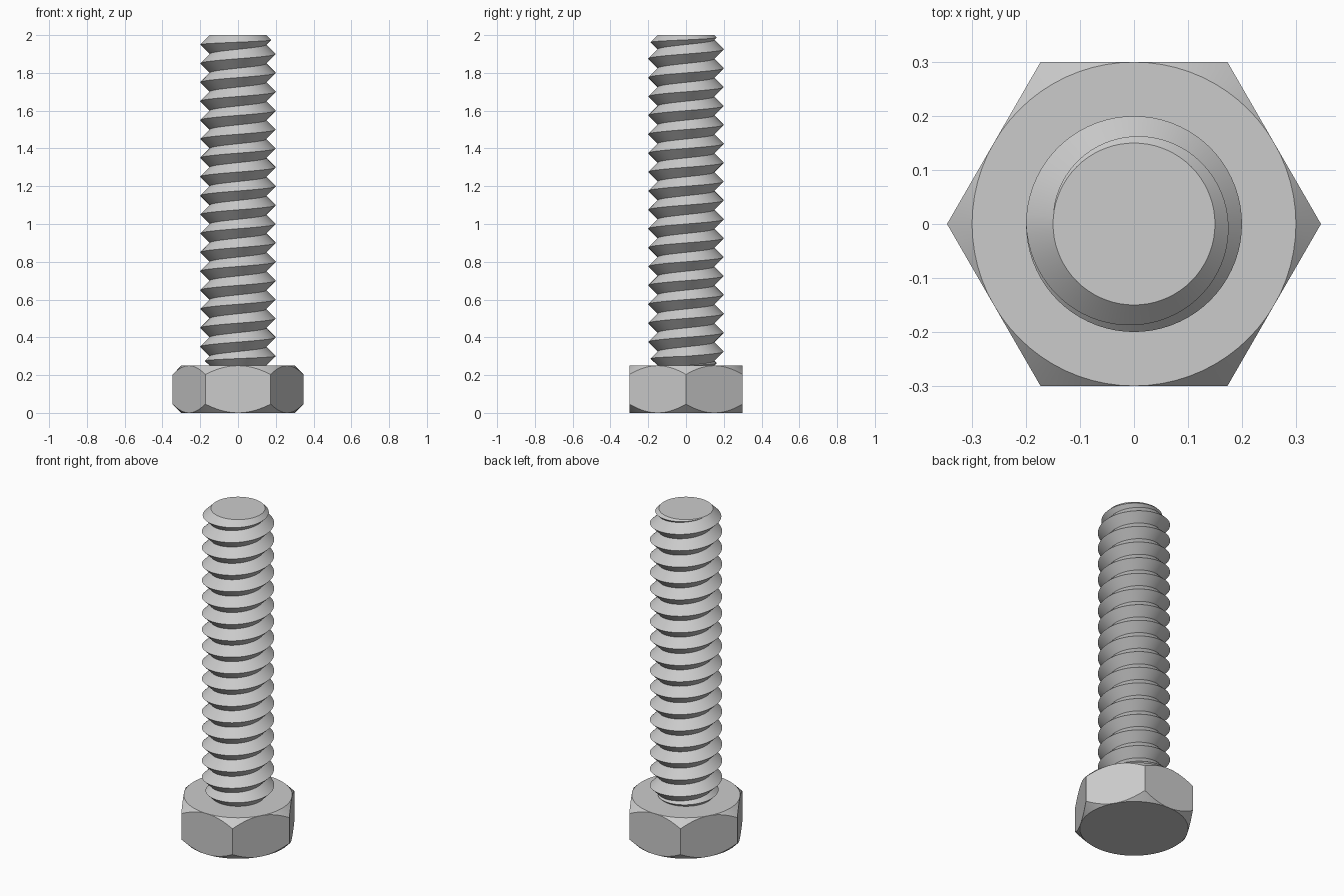
import bpy, bmesh
from math import sin, cos, pi, radians

cube = bpy.data.objects.get("Cube")
if cube:
    bpy.data.objects.remove(cube, do_unlink=True)

HEIGHT = 2.0
HEAD_H = 0.25
HALF_FLAT = 0.3
CREST_R, ROOT_R = 0.2, 0.15
FULL_TURNS = 17
TURNS = FULL_TURNS + 0.5
PITCH = (HEIGHT - HEAD_H) / TURNS
SLOPE = (CREST_R - ROOT_R) / (PITCH / 2)
SEGMENTS = 72

steel = bpy.data.materials.new("steel_grey")
steel.use_nodes = True
grey = (0.6, 0.6, 0.6, 1.0)
steel.diffuse_color = grey
steel.node_tree.nodes["Principled BSDF"].inputs["Base Color"].default_value = grey


def skin(bm, columns):
    """Join neighbouring columns of (angle, radius, z) points with quads."""
    grid = [[bm.verts.new((r * cos(a), r * sin(a), z)) for a, r, z in col]
            for col in columns]
    for left, right in zip(grid, grid[1:]):
        for i in range(len(left) - 1):
            bm.faces.new((left[i], right[i], right[i + 1], left[i + 1]))


def finish(bm, name):
    """Weld seams, cap the open ends and make a smooth-shaded object."""
    bmesh.ops.remove_doubles(bm, verts=bm.verts[:], dist=0.00002)
    rim = [e for e in bm.edges if e.is_boundary]
    bmesh.ops.holes_fill(bm, edges=rim, sides=0)
    bmesh.ops.recalc_face_normals(bm, faces=bm.faces[:])
    mesh = bpy.data.meshes.new(name)
    bm.to_mesh(mesh)
    bm.free()
    mesh.materials.append(steel)
    obj = bpy.data.objects.new(name, mesh)
    bpy.context.collection.objects.link(obj)
    bpy.ops.object.select_all(action='DESELECT')
    obj.select_set(True)
    bpy.context.view_layer.objects.active = obj
    bpy.ops.object.shade_smooth_by_angle(angle=radians(30))


# Hexagonal head, corners trimmed by 45 degree cones at both ends
def head_column(i):
    a = 2 * pi * i / SEGMENTS
    r = HALF_FLAT / cos(a % (pi / 3) - pi / 6)
    drop = r - HALF_FLAT
    return [(a, HALF_FLAT, 0), (a, r, drop),
            (a, r, HEAD_H - drop), (a, HALF_FLAT, HEAD_H)]


bm = bmesh.new()
skin(bm, [head_column(i) for i in range(SEGMENTS + 1)])
finish(bm, "hex_head")


# Right-handed V thread, with a cone narrowing each end to the root radius
def thread_column(i, turns):
    f = i / SEGMENTS
    a = 2 * pi * f
    low = PITCH * f / 2
    gap = PITCH * (TURNS - f - turns) / 2
    col = [(a, ROOT_R, HEAD_H), (a, ROOT_R + low * SLOPE, HEAD_H + low)]
    for n in range(turns + 1):
        root_z = HEAD_H + PITCH * (f + n)
        col.append((a, ROOT_R, root_z))
        if n < turns:
            col.append((a, CREST_R, root_z + PITCH / 2))
    return col + [(a, ROOT_R + gap * SLOPE, HEIGHT - gap), (a, ROOT_R, HEIGHT)]


bm = bmesh.new()
half = SEGMENTS // 2
skin(bm, [thread_column(i, FULL_TURNS) for i in range(half + 1)])
skin(bm, [thread_column(i, FULL_TURNS - 1) for i in range(half, SEGMENTS + 1)])
finish(bm, "threaded_shank")
